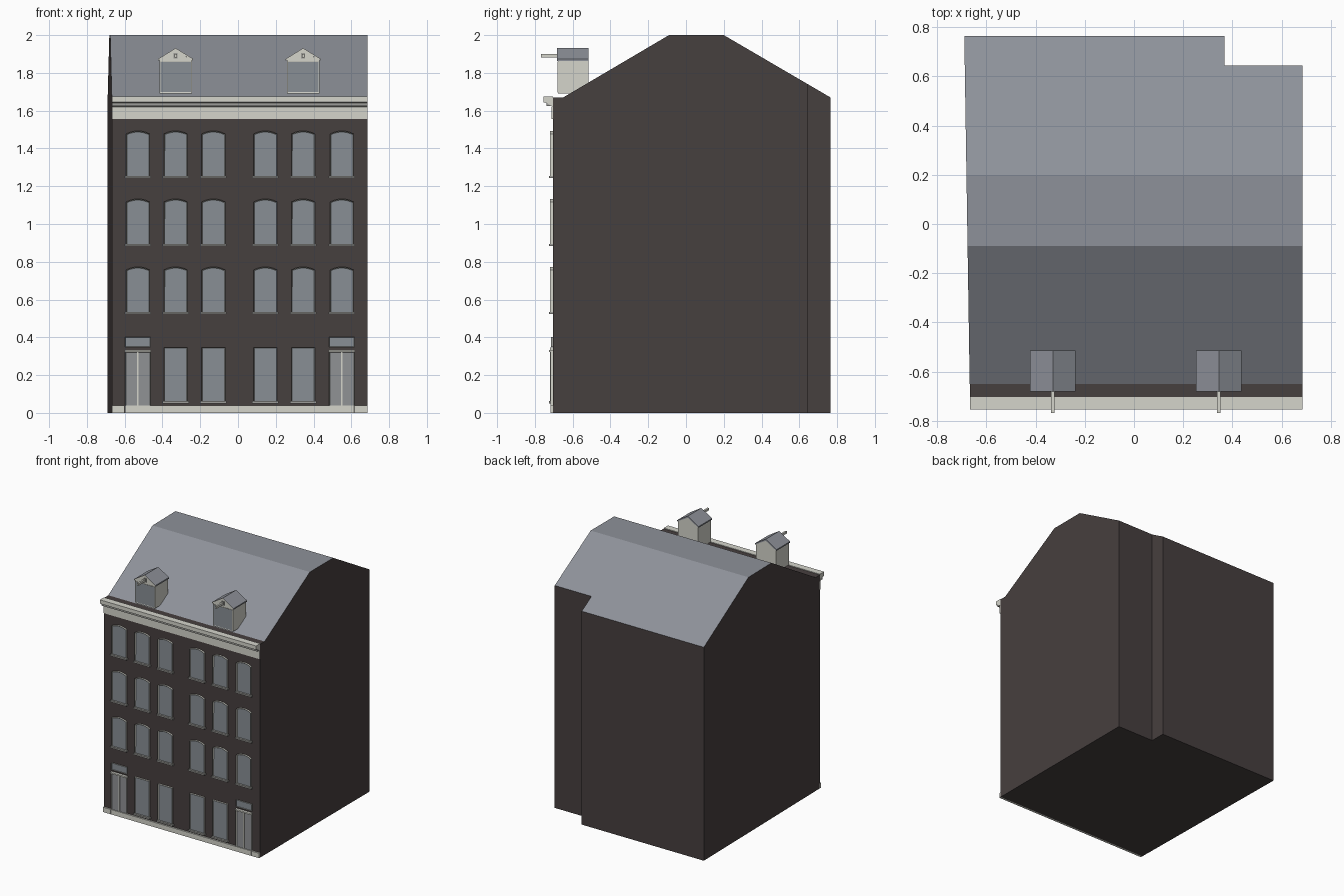
import bpy, bmesh, math
from mathutils import Vector

cube = bpy.data.objects.get("Cube")
if cube:
    bpy.data.objects.remove(cube)


def material(name, rgb):
    m = bpy.data.materials.new(name)
    m.use_nodes = True
    m.diffuse_color = (*rgb, 1)
    m.node_tree.nodes["Principled BSDF"].inputs["Base Color"].default_value = (*rgb, 1)
    return m


BRICK = material("dark_brick", (0.062, 0.05, 0.049))
SLATE = material("roof_slate", (0.27, 0.285, 0.32))
GLASS = material("window_glass", (0.25, 0.275, 0.3))
CREAM = material("cream_paint", (0.66, 0.66, 0.6))
STONE = material("sill_stone", (0.34, 0.34, 0.32))
DOOR = material("door_grey", (0.28, 0.29, 0.3))


def finish(name, bm, mats):
    bmesh.ops.recalc_face_normals(bm, faces=bm.faces)
    mesh = bpy.data.meshes.new(name)
    bm.to_mesh(mesh)
    bm.free()
    for m in mats:
        mesh.materials.append(m)
    ob = bpy.data.objects.new(name, mesh)
    bpy.context.collection.objects.link(ob)
    return ob


def prism(points, axis, a, b):
    """Extrude a 2D outline along an axis (0, 1 or 2) from a to b."""
    bm = bmesh.new()
    verts = []
    for p in points:
        co = list(p)
        co.insert(axis, a)
        verts.append(bm.verts.new(co))
    face = bm.faces.new(verts)
    new = bmesh.ops.extrude_face_region(bm, geom=[face])["geom"]
    move = Vector((0, 0, 0))
    move[axis] = b - a
    bmesh.ops.translate(bm, vec=move, verts=[v for v in new if isinstance(v, bmesh.types.BMVert)])
    bmesh.ops.recalc_face_normals(bm, faces=bm.faces)
    return bm


def box(name, x0, x1, y0, y1, z0, z1, mat):
    return finish(name, prism([(x0, y0), (x1, y0), (x1, y1), (x0, y1)], 2, z0, z1), [mat])


def framed_panel(name, cx, z0, z1, width, y_front, y_back, mats, border, recess, rise=0.0):
    """Panel with an optional arched head; border gets mats[0], the sunk pane mats[1]."""
    h = width / 2
    pts = [(cx - h, z0), (cx + h, z0)]
    steps = 6 if rise else 1
    for i in range(steps + 1):
        t = 1 - 2 * i / steps
        pts.append((cx + h * t, z1 - rise * t * t))
    bm = prism(pts, 1, y_back, y_front)
    front = min(bm.faces, key=lambda f: f.calc_center_median().y)
    bmesh.ops.inset_region(bm, faces=[front], thickness=border, depth=0)
    front.material_index = 1
    for v in front.verts:
        v.co.y += recess
    return finish(name, bm, mats)


LEFT, RIGHT, FRONT, WALL_TOP = -0.667, 0.685, -0.705, 1.67
MID = (LEFT + RIGHT) / 2

# Main block: footprint with a rear notch, trimmed to the roof slopes
foot = [(-0.668, -0.65), (RIGHT, -0.65), (RIGHT, 0.645), (0.367, 0.645),
        (0.367, 0.765), (-0.69, 0.765)]
bm = prism(foot, 2, 0, 2)
for eave, ridge in ((-0.65, -0.09), (0.765, 0.2)):
    slope = Vector((0, ridge - eave, 2 - WALL_TOP))
    normal = Vector((0, -slope.z, slope.y)) if slope.y > 0 else Vector((0, slope.z, -slope.y))
    cut = bmesh.ops.bisect_plane(bm, geom=bm.verts[:] + bm.edges[:] + bm.faces[:], dist=1e-5,
                                 plane_co=(0, eave, WALL_TOP), plane_no=normal, clear_outer=True)
    edges = [e for e in cut["geom_cut"] if isinstance(e, bmesh.types.BMEdge)]
    bmesh.ops.holes_fill(bm, edges=edges, sides=0)
bmesh.ops.recalc_face_normals(bm, faces=bm.faces)
for f in bm.faces:
    f.material_index = 1 if f.normal.z > 0.3 else 0
finish("house_block", bm, [BRICK, SLATE])

# Front wall, rising as a low parapet in front of the roof
box("front_wall", LEFT, RIGHT, FRONT, -0.649, 0, WALL_TOP, BRICK)

# Cornice, frieze and plinth
crown = [(-0.704, 1.615), (-0.715, 1.625), (-0.735, 1.64), (-0.755, 1.645),
         (-0.755, 1.675), (-0.704, 1.675)]
finish("cornice", prism(crown, 0, LEFT, RIGHT), [CREAM])
box("frieze", LEFT, RIGHT, -0.712, -0.7, 1.555, 1.62, CREAM)
box("cornice_shadow_strip", LEFT, RIGHT, -0.738, -0.704, 1.624, 1.641, STONE)
box("plinth", LEFT + 0.07, RIGHT - 0.07, -0.717, -0.7, 0, 0.038, CREAM)
for side, a, b in (("right", LEFT, -0.6), ("left", 0.617, RIGHT)):
    box("plinth_end_" + side, a, b, -0.717, -0.7, 0, 0.038, CREAM)

# Windows
columns = (-0.53, -0.33, -0.13, 0.145, 0.345, 0.55)


def window(name, cx, z0, z1, rise):
    framed_panel(name, cx, z0, z1, 0.125, -0.719, -0.7, [CREAM, GLASS], 0.006, 0.009, rise)
    box(name + "_sill", cx - 0.07, cx + 0.07, -0.725, -0.7, z0 - 0.007, z0 + 0.005, STONE)


for floor, z0 in enumerate((0.53, 0.89, 1.25), 1):
    for col, cx in enumerate(columns, 1):
        window(f"window_floor{floor}_{col}", cx, z0, z0 + 0.243, 0.016)
for col, cx in enumerate(columns[1:5], 1):
    window(f"window_ground_{col}", cx, 0.058, 0.347, 0.0)

# Double doors with head moulding and transom light
for side, cx in (("right", columns[0]), ("left", columns[5])):
    framed_panel("door_" + side, cx, 0, 0.325, 0.135, -0.717, -0.7, [CREAM, DOOR], 0.006, 0.007)
    box("door_joint_" + side, cx - 0.004, cx + 0.004, -0.716, -0.705, 0.004, 0.322, CREAM)
    box("door_head_" + side, cx - 0.07, cx + 0.07, -0.725, -0.7, 0.322, 0.333, CREAM)
    framed_panel("transom_" + side, cx, 0.348, 0.402, 0.135, -0.714, -0.7, [STONE, GLASS], 0.004, 0.005)

# Dormers with pitched roofs and hoist beams
for side, cx in (("right", -0.33), ("left", 0.345)):
    w, eave, peak, y0, y1 = 0.086, 1.868, 1.918, -0.678, -0.517
    outline = [(cx - w, 1.69), (cx + w, 1.69), (cx + w, eave), (cx, peak), (cx - w, eave)]
    finish("dormer_" + side, prism(outline, 1, y0, y1), [CREAM])
    framed_panel("dormer_window_" + side, cx, 1.695, 1.86, 0.168, y0 - 0.003, y0 + 0.002,
                 [CREAM, GLASS], 0.004, 0.001)
    e = w + 0.007
    roof = [(cx - e, eave - 0.004), (cx, peak), (cx + e, eave - 0.004),
            (cx + e, eave + 0.006), (cx, peak + 0.013), (cx - e, eave + 0.006)]
    bm = prism(roof, 1, y0 - 0.004, y1 + 0.002)
    for f in bm.faces:
        f.material_index = 1 if f.normal.y < -0.9 else 0
    finish("dormer_roof_" + side, bm, [SLATE, CREAM])
    box("hoist_beam_" + side, cx - 0.007, cx + 0.007, -0.768, y0, 1.882, 1.899, CREAM)
    box("hoist_plate_" + side, cx - 0.011, cx + 0.011, y0 - 0.006, y0, 1.876, 1.905, STONE)
